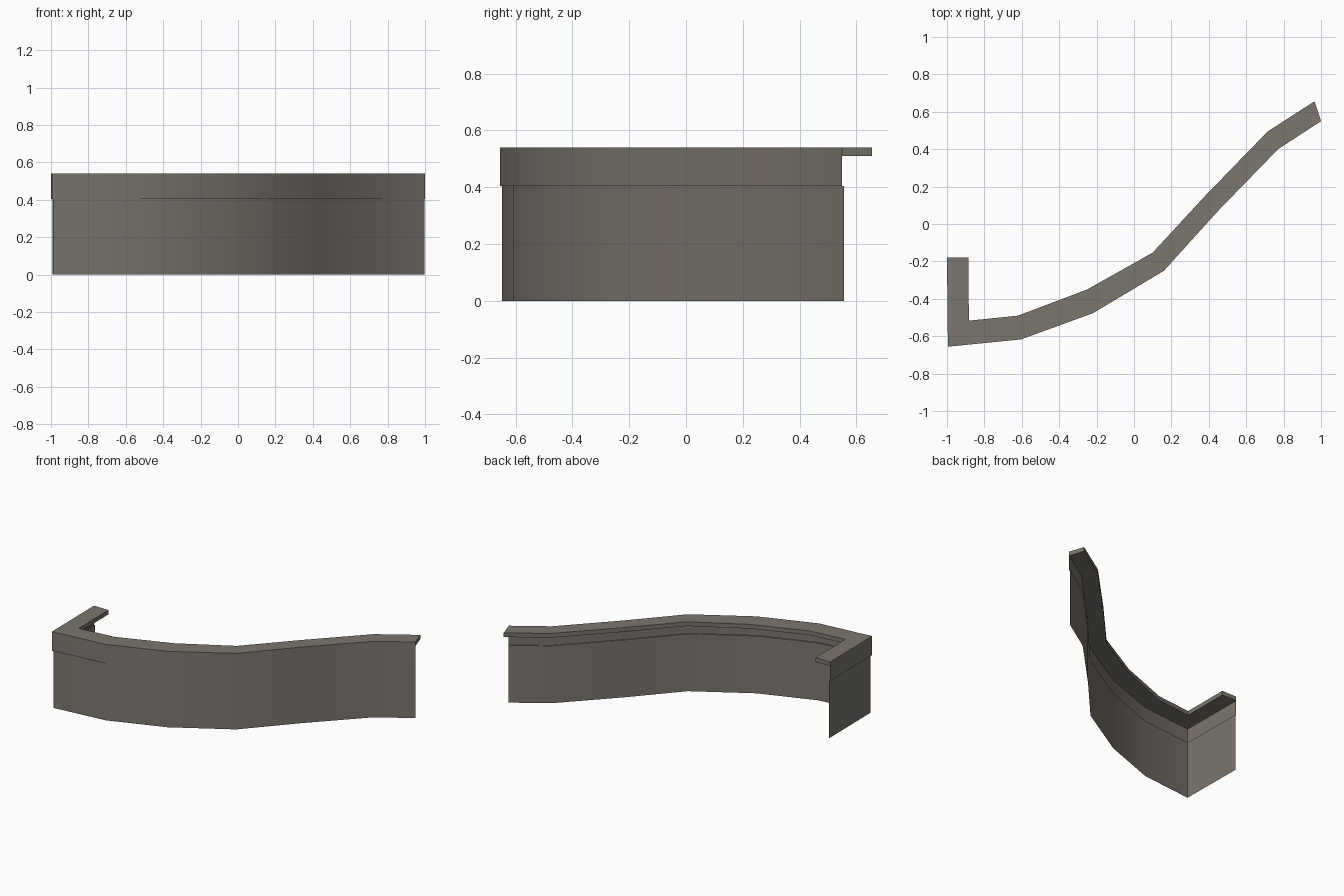
import bpy, bmesh, math
from mathutils import Vector

if "Cube" in bpy.data.objects:
    bpy.data.objects.remove(bpy.data.objects["Cube"])

# plan outlines: outer (front) edge and inner (back) edge, from left arm to right end
OUTER = [(-1, -.18), (-.995, -.656), (-.605, -.617), (-.22, -.477),
         (.16, -.25), (.44, .06), (.77, .40), (1, .55)]
INNER = [(-.885, -.18), (-.883, -.517), (-.62, -.49), (-.25, -.35),
         (.10, -.153), (.38, .15), (.715, .495), (.965, .656)]

stone = bpy.data.materials.new("warm_grey_stone")
stone.diffuse_color = (0.20, 0.18, 0.155, 1)
stone.use_nodes = True
stone.node_tree.nodes["Principled BSDF"].inputs["Base Color"].default_value = stone.diffuse_color


def sweep(name, profile, closed):
    """Sweep (depth fraction, height) points along the plan outlines."""
    bm = bmesh.new()
    rows = []
    for o, i in zip(OUTER, INNER):
        o, i = Vector(o), Vector(i)
        rows.append([bm.verts.new((*o.lerp(i, t), z)) for t, z in profile])
    n = len(profile)
    for a, b in zip(rows, rows[1:]):
        for k in range(n if closed else n - 1):
            j = (k + 1) % n
            bm.faces.new((a[k], b[k], b[j], a[j]))
    if closed:
        bm.faces.new(rows[0])
        bm.faces.new(rows[-1][::-1])
        bmesh.ops.recalc_face_normals(bm, faces=bm.faces[:])
    me = bpy.data.meshes.new(name)
    bm.to_mesh(me)
    bm.free()
    me.materials.append(stone)
    ob = bpy.data.objects.new(name, me)
    bpy.context.collection.objects.link(ob)
    bpy.ops.object.select_all(action='DESELECT')
    ob.select_set(True)
    bpy.context.view_layer.objects.active = ob
    bpy.ops.object.shade_smooth_by_angle(angle=math.radians(30))
    return ob


# thin wall with a slightly proud upper band
sweep("wall", [(.06, 0), (.06, .405), (0, .405), (0, .51)], False)
# flat ledge along the top
sweep("top_ledge", [(0, .51), (0, .54), (1, .54), (1, .51)], True)
